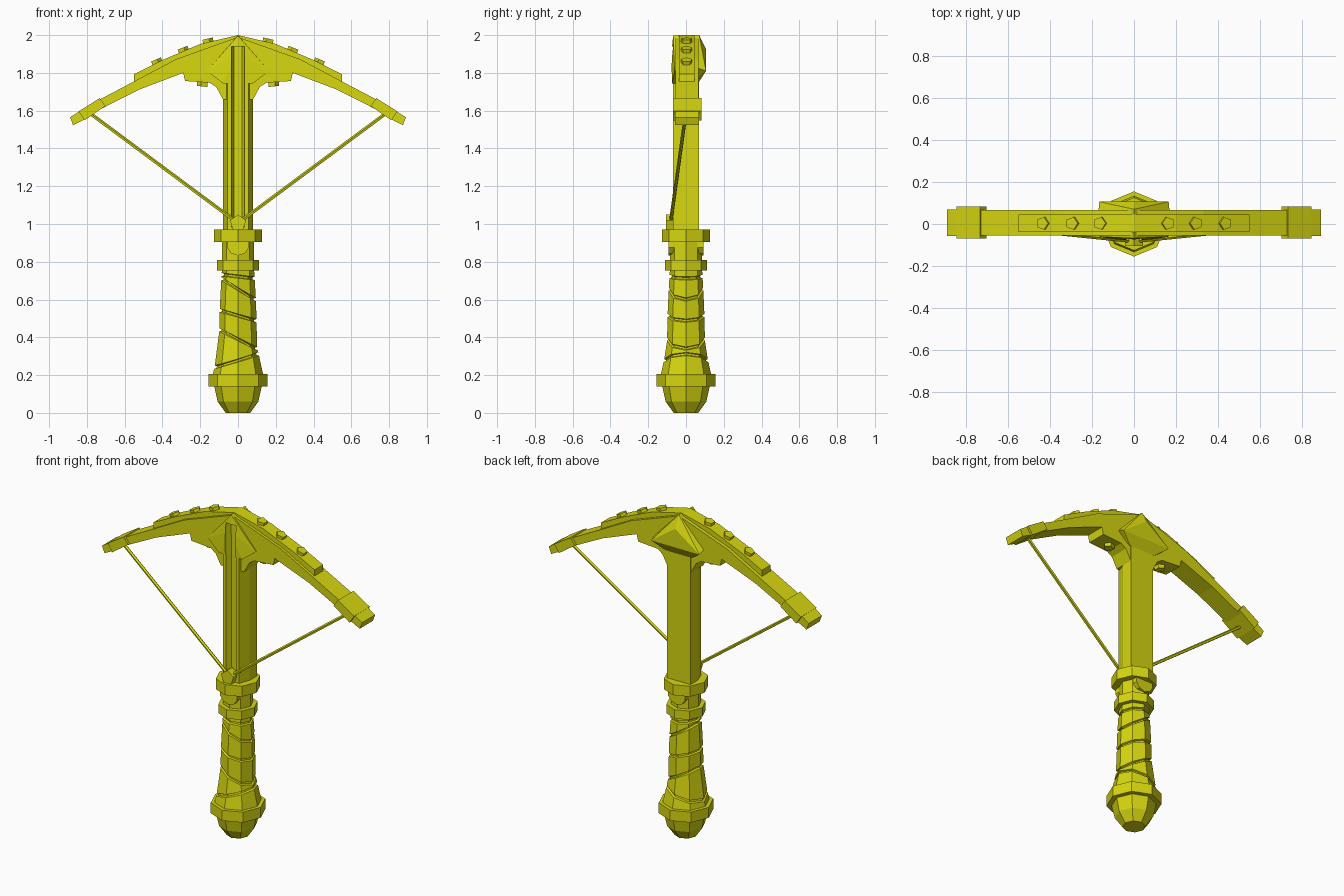
import bpy, bmesh, math
from mathutils import Vector, Matrix

if "Cube" in bpy.data.objects:
    bpy.data.objects.remove(bpy.data.objects["Cube"])

mat = bpy.data.materials.new("yellow")
mat.diffuse_color = (0.68, 0.68, 0.005, 1)
mat.use_nodes = True
mat.node_tree.nodes["Principled BSDF"].inputs["Base Color"].default_value = mat.diffuse_color


def finish(name, bm):
    bmesh.ops.recalc_face_normals(bm, faces=bm.faces)
    me = bpy.data.meshes.new(name)
    bm.to_mesh(me)
    bm.free()
    me.materials.append(mat)
    ob = bpy.data.objects.new(name, me)
    bpy.context.collection.objects.link(ob)
    return ob


def loft(name, rings):
    """Closed skin through equal-length rings of points."""
    bm = bmesh.new()
    vs = [[bm.verts.new(p) for p in r] for r in rings]
    n = len(vs[0])
    for a, b in zip(vs, vs[1:]):
        for i in range(n):
            j = (i + 1) % n
            bm.faces.new((a[i], a[j], b[j], b[i]))
    bm.faces.new(vs[0])
    bm.faces.new(vs[-1])
    return finish(name, bm)


def prism(name, xz, y0, y1):
    return loft(name, [[(x, y, z) for x, z in xz] for y in (y0, y1)])


def hull(name, pts):
    bm = bmesh.new()
    for p in pts:
        bm.verts.new(p)
    bmesh.ops.convex_hull(bm, input=bm.verts[:])
    bmesh.ops.dissolve_limit(bm, angle_limit=0.01, verts=bm.verts[:], edges=bm.edges[:])
    return finish(name, bm)


def rod(name, a, b, r, sides):
    a, b = Vector(a), Vector(b)
    d = b - a
    bm = bmesh.new()
    m = Matrix.Translation((a + b) / 2) @ d.to_track_quat('Z', 'Y').to_matrix().to_4x4()
    bmesh.ops.create_cone(bm, cap_ends=True, segments=sides, radius1=r, radius2=r,
                          depth=d.length, matrix=m)
    return finish(name, bm)


def octagon(z, r):
    return [(r * math.cos(k * math.pi / 4), r * math.sin(k * math.pi / 4), z) for k in range(8)]


def turned(name, prof):
    return loft(name, [octagon(z, r) for z, r in prof])


def both(half):
    """Mirror an outline that starts on the axis."""
    return half + [(-x, z) for x, z in reversed(half) if x > 0]


# pommel and collars
turned("pommel", [(0, 0.065), (0.06, 0.108), (0.15, 0.128)])
turned("pommel_ring", [(0.14, 0.155), (0.205, 0.155)])
turned("grip_ring", [(0.755, 0.112), (0.81, 0.112)])
turned("neck", [(0.79, 0.085), (0.93, 0.085)])
turned("upper_ring", [(0.905, 0.126), (0.97, 0.126)])
rod("neck_pin", (0, -0.092, 0.895), (0, 0.092, 0.895), 0.062, 10)

# leather grip with slanted wrap grooves
knots = [(0.19, 0.136), (0.35, 0.101), (0.58, 0.096), (0.78, 0.084)]


def grip_radius(z):
    z = min(max(z, 0.19), 0.78)
    for (z0, r0), (z1, r1) in zip(knots, knots[1:]):
        if z <= z1:
            return r0 + (r1 - r0) * (z - z0) / (z1 - z0)


def grip_ring(z, slope, inset):
    pts = []
    for k in range(8):
        a = k * math.pi / 4
        zz = z + slope * 0.1 * math.cos(a)
        r = grip_radius(zz) - inset
        pts.append((r * math.cos(a), r * math.sin(a), zz))
    return pts


rings = [grip_ring(0.19, 0, 0)]
for z, s in ((0.277, 0.35), (0.39, -0.5), (0.515, -0.27), (0.655, -0.55), (0.722, -0.1)):
    for dz, inset in ((-0.009, 0), (-0.005, 0.012), (0.005, 0.012), (0.009, 0)):
        rings.append(grip_ring(z + dz, s, inset))
rings.append(grip_ring(0.78, 0, 0))
loft("grip", rings)

# stock, chamfered towards the front
half = [(0.08, 0.07), (0.08, 0.0), (0.055, -0.069)]
section = half + [(-x, y) for x, y in reversed(half)]
stock = loft("stock", [[(x, y, z) for x, y in section] for z in (0.95, 1.8)])

# bow limbs with bracket down to the stock
limb = prism("bow", both([(0, 1.99), (0.33, 1.872), (0.55, 1.755), (0.75, 1.65), (0.72, 1.612),
                          (0.52, 1.713), (0.29, 1.8), (0.28, 1.757), (0.15, 1.748),
                          (0.115, 1.725), (0.08, 1.66)]), -0.055, 0.067)

# band on top of the bow
top = [(0, 2.0), (0.2, 1.953), (0.4, 1.868), (0.55, 1.793)]
prism("top_band", both(top + [(0.55, 1.75), (0.33, 1.86)]), -0.038, 0.045)

# head plates, front and back
sx = (-1, 1)
head = hull("front_plate", [(0, -0.068, 1.998), (0, -0.03, 2.0), (0, -0.078, 1.9)]
            + [(s * x, y, z) for s in sx for x, y, z in
               ((0.165, -0.06, 1.81), (0.165, -0.03, 1.81), (0.08, -0.074, 1.745),
                (0.08, -0.03, 1.745))])
hull("back_plate", [(0, 0.07, 2.0), (0, 0.03, 2.0), (0, 0.106, 1.925)]
     + [(s * x, y, z) for s in sx for x, y, z in
        ((0.165, 0.106, 1.81), (0.17, 0.05, 1.83), (0.09, 0.07, 1.755), (0.09, 0.04, 1.755))])

# bolt groove cut down the front
sec = [(0.035, -0.1), (0.035, -0.062), (0.02, -0.035), (-0.02, -0.035),
       (-0.035, -0.062), (-0.035, -0.1)]
cutter = loft("groove_cutter", [[(x, y, z) for x, y in sec] for z in (0.985, 1.94)])
cutter.hide_render = True
cutter.hide_viewport = True
for ob in (stock, limb, head):
    mod = ob.modifiers.new("groove", 'BOOLEAN')
    mod.operation = 'DIFFERENCE'
    mod.object = cutter

# string nut
rod("string_nut", (0, -0.105, 1.005), (0, -0.055, 1.005), 0.045, 5)

# tip caps, string halves and studs on each side
for s, side in ((-1, "left"), (1, "right")):
    def flip(pts):
        return [(s * x, z) for x, z in pts]
    prism("tip_cap_" + side, flip([(0.843, 1.597), (0.732, 1.666), (0.702, 1.625),
                                   (0.812, 1.549)]), -0.07, 0.083)
    prism("tip_end_" + side, flip([(0.889, 1.565), (0.83, 1.603), (0.803, 1.558),
                                   (0.873, 1.523)]), -0.058, 0.07)
    rod("string_" + side, (s * 0.79, 0.0, 1.59), (s * 0.015, -0.08, 1.015), 0.01, 5)
    for x, z, nx in ((0.16, 1.963, 0.23), (0.29, 1.915, 0.39), (0.43, 1.853, 0.44)):
        n = Vector((s * nx, 0, 1)).normalized()
        p = Vector((s * x, 0.003, z))
        rod("stud_" + side, p - n * 0.02, p + n * 0.018, 0.031, 5)
    n = Vector((s * 0.1, 0, -1)).normalized()
    p = Vector((s * 0.185, 0.003, 1.75))
    rod("lower_stud_" + side, p - n * 0.02, p + n * 0.022, 0.031, 5)
